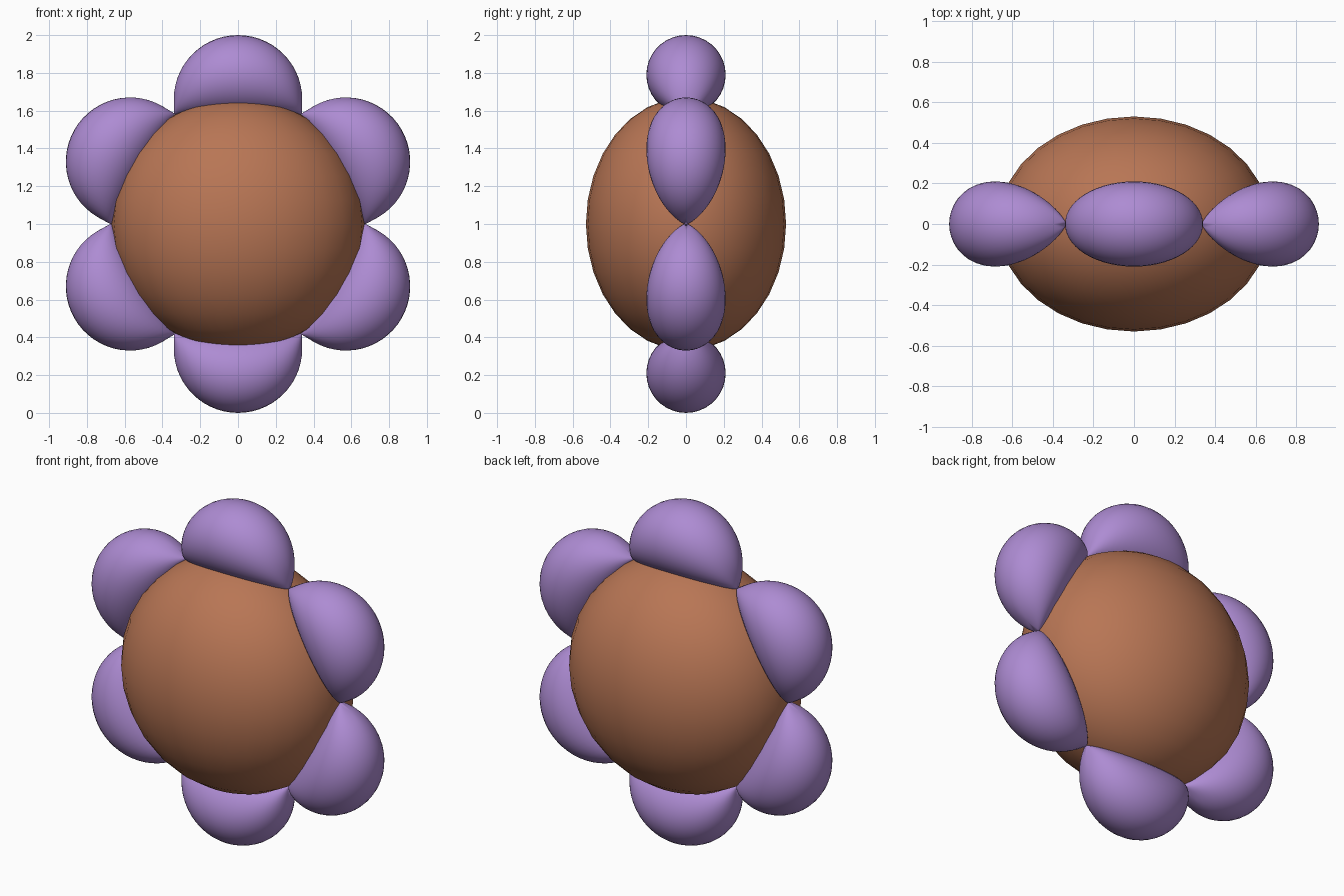
import bpy, bmesh
from math import sin, cos, pi, atan2, asin
from mathutils import Matrix

if "Cube" in bpy.data.objects:
    bpy.data.objects.remove(bpy.data.objects["Cube"])

CENTRE = 1.0      # height of the flower's middle


def material(name, rgb):
    m = bpy.data.materials.new(name)
    m.diffuse_color = (*rgb, 1)
    m.use_nodes = True
    m.node_tree.nodes["Principled BSDF"].inputs["Base Color"].default_value = m.diffuse_color
    return m


def add_object(name, bm, mat):
    bmesh.ops.recalc_face_normals(bm, faces=bm.faces)
    for f in bm.faces:
        f.smooth = True
    me = bpy.data.meshes.new(name)
    bm.to_mesh(me)
    bm.free()
    me.materials.append(mat)
    ob = bpy.data.objects.new(name, me)
    ob.location.z = CENTRE
    bpy.context.collection.objects.link(ob)
    return ob


brown = material("brown", (0.48, 0.18, 0.09))
purple = material("purple", (0.42, 0.26, 0.65))

# Domed centre: a sphere flattened front to back
bm = bmesh.new()
bmesh.ops.create_uvsphere(bm, u_segments=32, v_segments=16, radius=1)
bmesh.ops.scale(bm, vec=(0.67, 0.53, 0.67), verts=bm.verts)
add_object("flower_centre", bm, brown)


def make_petal(name, angle):
    """Round petal, thickest near its outer edge and thin at both sides."""
    bm = bmesh.new()
    bmesh.ops.create_uvsphere(bm, u_segments=36, v_segments=28, radius=1)
    for v in bm.verts:
        phi = asin(max(-1, min(1, v.co.z)))      # across the petal
        psi = atan2(v.co.y, v.co.x)              # around its section
        c = max(0, cos(phi))
        outer, inner = 0.66 + 0.34 * c, 0.58
        v.co = (0.34 * sin(phi),
                0.21 * c * sin(psi),
                (outer + inner) / 2 + (outer - inner) / 2 * cos(psi))
    bmesh.ops.rotate(bm, verts=bm.verts, matrix=Matrix.Rotation(angle, 3, 'Y'))
    return add_object(name, bm, purple)


# Ring of six petals
for i in range(6):
    make_petal(f"petal_{i + 1}", i * pi / 3)
